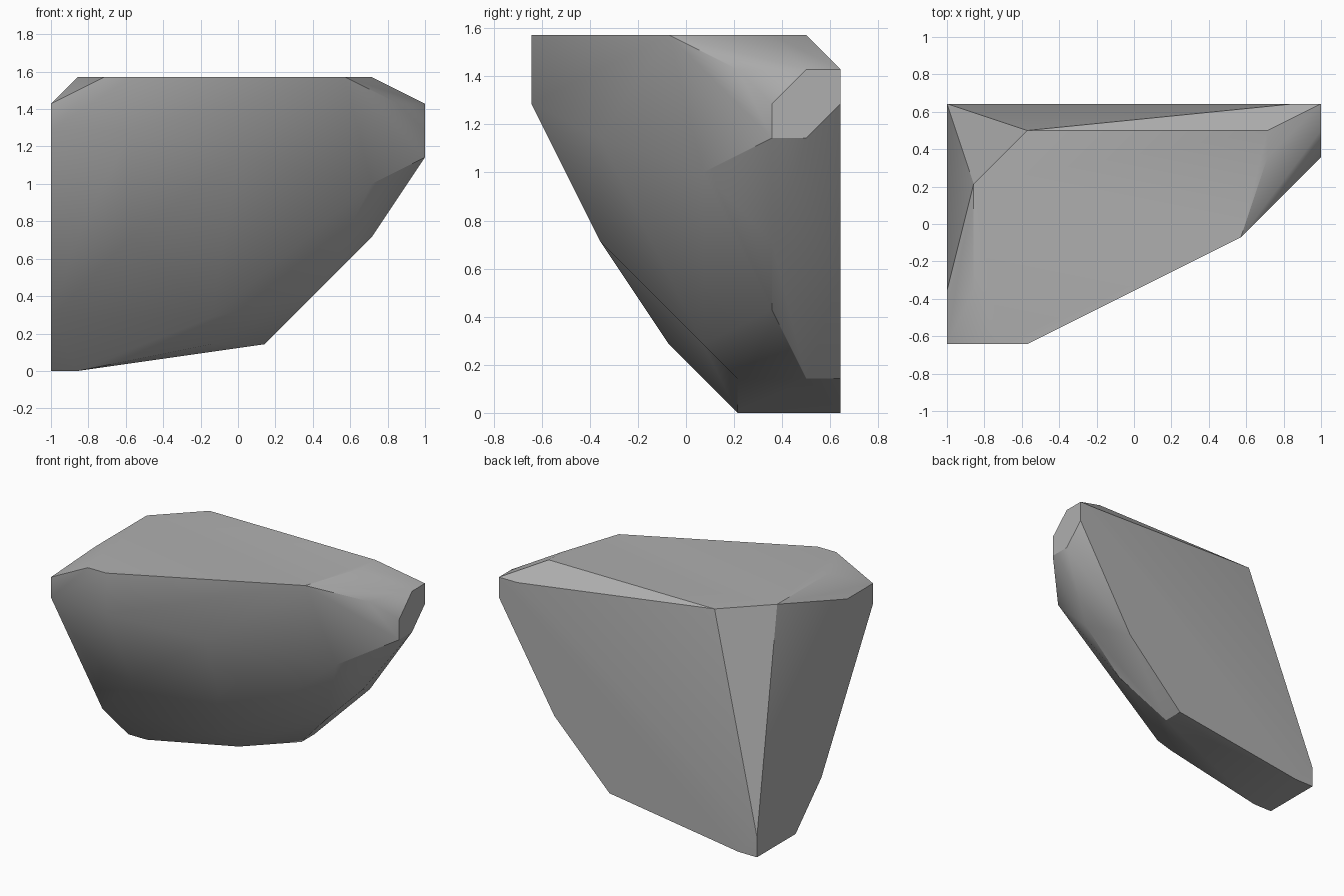
import bpy
import bmesh
import math
from mathutils import Vector

cube = bpy.data.objects.get("Cube")
if cube:
    bpy.data.objects.remove(cube, do_unlink=True)

UNIT = 1 / 7                       # the boulder is cut on a coarse grid
CENTRE = Vector((7, 4.5, 0))


def make_material(name, colour):
    material = bpy.data.materials.new(name)
    material.use_nodes = True
    material.diffuse_color = colour
    shader = material.node_tree.nodes["Principled BSDF"]
    shader.inputs["Base Color"].default_value = colour
    shader.inputs["Roughness"].default_value = 0.9
    return material


def level(height, outline):
    """Corners of one horizontal layer of the rock, in grid steps."""
    return [Vector((x, y, height)) for x, y in outline]


def wall(side, outline):
    """Corners of a flat upright face at a fixed x, in grid steps."""
    return [Vector((side, y, z)) for y, z in outline]


def hull_object(name, corners, material):
    """Wrap the corners in a convex skin and merge its flat faces."""
    bm = bmesh.new()
    for corner in corners:
        bm.verts.new((corner - CENTRE) * UNIT)
    bmesh.ops.convex_hull(bm, input=bm.verts[:])
    loose = [v for v in bm.verts if not v.link_faces]
    bmesh.ops.delete(bm, geom=loose, context="VERTS")
    bmesh.ops.dissolve_limit(bm, angle_limit=math.radians(0.5),
                             verts=bm.verts[:], edges=bm.edges[:])
    bmesh.ops.recalc_face_normals(bm, faces=bm.faces[:])
    mesh = bpy.data.meshes.new(name)
    bm.to_mesh(mesh)
    bm.free()
    mesh.materials.append(material)
    rock = bpy.data.objects.new(name, mesh)
    bpy.context.collection.objects.link(rock)
    return rock


# flat top and its bevelled right corner
corners = level(11, [(2, 0), (3, 0), (11, 4), (12, 7), (12, 8), (3, 8), (1, 6), (1, 2)])
corners += level(10, [(13, 6), (13, 9)])
# flat left side, running down to the narrow foot
corners += wall(0, [(0, 10), (2, 10), (0, 9), (4, 2), (6, 0), (9, 0), (9, 1)])
# small six-sided facet on the right end
corners += wall(14, [(7, 8), (7, 9), (8, 10), (9, 10), (9, 9), (8, 8)])
# bulging front
corners += level(9, [(3, 0)]) + level(8, [(7, 2)]) + level(7, [(12, 5)])
corners += level(5, [(1, 2), (3, 2)])
# sloping underside
corners += level(5, [(12, 7)]) + level(4, [(11, 9)]) + level(3, [(10, 7)])
corners += level(2, [(6, 5)]) + level(1, [(6, 6), (8, 8), (8, 9)])
corners += level(0, [(1, 6), (1, 9)])

stone = make_material("stone_grey", (0.43, 0.43, 0.43, 1))
boulder = hull_object("boulder", corners, stone)

# soft shading over shallow bends, crisp lines on the strong ones
bpy.ops.object.select_all(action="DESELECT")
boulder.select_set(True)
bpy.context.view_layer.objects.active = boulder
bpy.ops.object.shade_smooth_by_angle(angle=math.radians(30))
